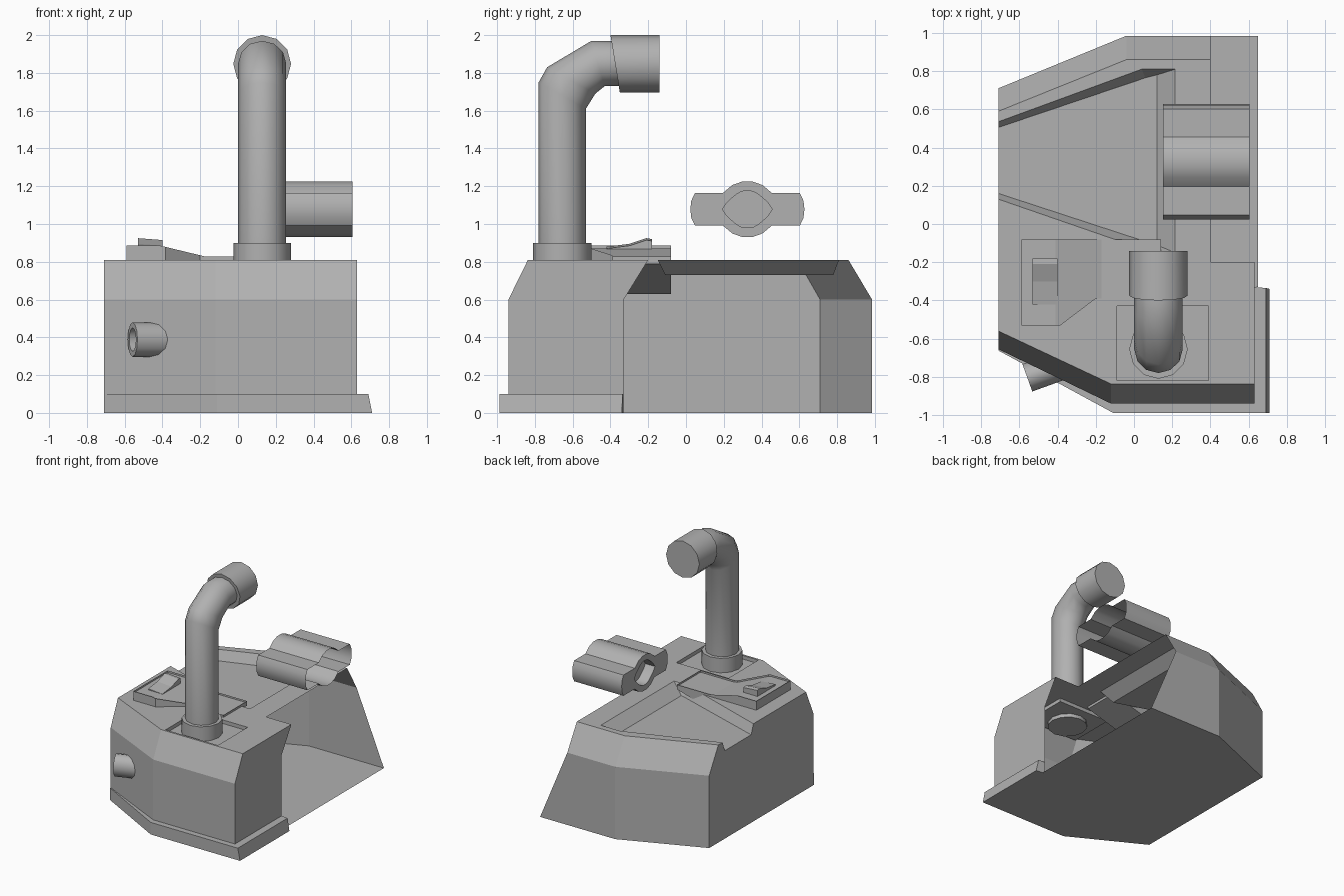
import bpy, bmesh, math
from mathutils import Vector
from mathutils.geometry import tessellate_polygon

if "Cube" in bpy.data.objects:
    bpy.data.objects.remove(bpy.data.objects["Cube"])

# Dark grey material for every part
grey = bpy.data.materials.new("dark_grey")
grey.diffuse_color = (0.44, 0.44, 0.44, 1)
grey.use_nodes = True
grey.node_tree.nodes["Principled BSDF"].inputs["Base Color"].default_value = grey.diffuse_color


def finish(name, bm, smooth=False):
    bmesh.ops.remove_doubles(bm, verts=bm.verts, dist=0.0005)
    bmesh.ops.dissolve_limit(bm, angle_limit=0.01, verts=bm.verts, edges=bm.edges)
    bmesh.ops.recalc_face_normals(bm, faces=bm.faces)
    me = bpy.data.meshes.new(name)
    bm.to_mesh(me)
    bm.free()
    me.materials.append(grey)
    ob = bpy.data.objects.new(name, me)
    bpy.context.collection.objects.link(ob)
    if smooth:
        bpy.ops.object.select_all(action='DESELECT')
        ob.select_set(True)
        bpy.context.view_layer.objects.active = ob
        bpy.ops.object.shade_smooth_by_angle(angle=math.radians(40))
    return ob


def fill(bm, *loops):
    """Flat face from an outline and optional hole loops."""
    loops = [[Vector(p) for p in lp] for lp in loops]
    vs = [bm.verts.new(p) for lp in loops for p in lp]
    for t in tessellate_polygon(loops):
        bm.faces.new([vs[i] for i in t])


def strip(bm, a, b, closed=False):
    """Row of quads between two point chains."""
    va, vb = ([bm.verts.new(p) for p in c] for c in (a, b))
    n = len(a)
    for i in range(n if closed else n - 1):
        j = (i + 1) % n
        bm.faces.new((va[i], va[j], vb[j], vb[i]))


def at(z, pts):
    return [(x, y, z) for x, y in pts]


def loft(name, rings, caps=(True, True), sides=12):
    """Tube through rings given as (centre, half axis, half axis)."""
    bm = bmesh.new()
    loops = []
    for c, a, b in rings:
        c, a, b = Vector(c), Vector(a), Vector(b)
        loops.append([c + a * math.cos(t) + b * math.sin(t)
                      for t in (2 * math.pi * i / sides for i in range(sides))])
    for p, q in zip(loops, loops[1:]):
        strip(bm, p, q, True)
    for use, lp in zip(caps, (loops[0], loops[-1])):
        if use:
            bm.faces.new([bm.verts.new(p) for p in lp])
    return finish(name, bm, True)


# Housing: thin shell, open on the rear right
bm = bmesh.new()
front_low = [(0.63, -0.94), (-0.12, -0.94), (-0.71, -0.655)]
front_top = [(0.63, -0.837), (-0.12, -0.837), (-0.71, -0.56)]
rear_low = [(-0.71, 0.71), (-0.04, 0.985), (0.65, 0.985)]
rear_mid = rear_low[:2] + [(0.40, 0.985)]
rear_top = [(-0.71, 0.59), (-0.04, 0.86), (0.40, 0.86)]
for low, mid, top in ((front_low, front_low, front_top), (rear_low, rear_mid, rear_top)):
    strip(bm, at(0, low), at(0.6, mid))
    strip(bm, at(0.6, mid), at(0.81, top))
fill(bm, at(0, front_low + rear_low + [(0.65, -0.33), (0.63, -0.33)]))
fill(bm, [(0.63, y, z) for y, z in ((-0.94, 0), (-0.33, 0), (-0.33, 0.6),
          (-0.2, 0.81), (-0.837, 0.81), (-0.94, 0.6))])
fill(bm, [(-0.71, y, z) for y, z in ((-0.655, 0), (0.71, 0), (0.71, 0.6), (0.59, 0.81),
          (0.535, 0.81), (0.505, 0.73), (0.16, 0.73), (0.13, 0.81), (-0.56, 0.81), (-0.655, 0.6))])

# Top deck with side trough and sunken pipe plate
trough_rim = [(-0.71, 0.535), (0.04, 0.81), (0.215, 0.81), (0.215, -0.15), (0.1, -0.15), (-0.71, 0.13)]
trough_floor = [(-0.71, 0.505), (0.06, 0.765), (0.12, 0.78), (0.12, -0.11), (0.1, -0.105), (-0.71, 0.16)]
plate = [(-0.09, -0.82), (0.39, -0.82), (0.39, -0.43), (-0.09, -0.43)]
deck = front_top[::-1] + [(0.63, -0.2), (0.40, -0.2)] + rear_top[::-1] + trough_rim
fill(bm, at(0.81, deck), at(0.81, plate))
strip(bm, at(0.81, trough_rim), at(0.73, trough_floor))
fill(bm, at(0.73, trough_floor))
strip(bm, at(0.81, plate), at(0.78, plate), True)
fill(bm, at(0.78, plate))
finish("housing", bm)

# Base skirt around the front, fading out at the left wall
bm = bmesh.new()
outer = [(-0.71, -0.662), (-0.11, -0.988), (0.71, -0.988), (0.71, -0.34)]
outer_top = outer[:2] + [(0.69, -0.988), (0.69, -0.335)]
inner = front_low[::-1] + [(0.63, -0.33)]
chain = [at(0, inner), at(0, outer), at(0.1, outer_top), at(0.1, inner)]
for a, b in zip(chain[1:], chain[2:]):
    strip(bm, a, b)
for e in (0, -1):
    bm.faces.new([bm.verts.new(c[e]) for c in chain])
strip(bm, chain[0], chain[1])
finish("base_skirt", bm)


# Bent pipe, collar and end cap: rings from outer and inner (y, z) points
def pipe(name, pairs, rx, caps=(True, True)):
    rings = []
    for (y0, z0), (y1, z1) in pairs:
        rings.append(((0.128, (y0 + y1) / 2, (z0 + z1) / 2), (rx, 0, 0),
                      (0, (y0 - y1) / 2, (z0 - z1) / 2)))
    return loft(name, rings, caps)


pipe("pipe", [((-0.78, 0.81), (-0.53, 0.81)), ((-0.78, 1.75), (-0.53, 1.61)),
              ((-0.735, 1.83), (-0.48, 1.69)), ((-0.5, 1.97), (-0.43, 1.73)),
              ((-0.38, 1.97), (-0.34, 1.73))], 0.127)
pipe("pipe_collar", [((-0.81, 0.75), (-0.5, 0.75)), ((-0.81, 0.9), (-0.5, 0.9))], 0.153)
pipe("pipe_end_cap", [((-0.4, 2.0), (-0.35, 1.695)), ((-0.14, 2.0), (-0.14, 1.695))], 0.153)

# Hollow spout on the angled front
d, s = Vector((0.94, 0.34, 0)), Vector((-0.34, 0.94, 0))
tip = Vector((-0.558, -0.805, 0.388))
loft("spout", [(tip + d * t, s * r, (0, 0, r * 1.2))
               for t, r in ((0.07, 0.052), (0, 0.052), (0, 0.076), (0.34, 0.076))], (True, False))

# Floating clip: lobed tube, open on the right, blind hole on the left
quarter = [(0.302, 0.0), (0.297, 0.045), (0.278, 0.086), (0.13, 0.086), (0.08, 0.128), (0.03, 0.146)]
hole = [(0.135, 0.0), (0.115, 0.03), (0.09, 0.055), (0.06, 0.08), (0.035, 0.095), (0.015, 0.1)]


def mirrored(q, x):
    half = q + [(-y, z) for y, z in q[::-1] if z > 0]
    half.append((-q[0][0], 0))
    full = half + [(-y, -z) for y, z in half[1:-1]]
    return [(x, 0.325 + y, 1.078 + z) for y, z in full]


bm = bmesh.new()
strip(bm, mirrored(quarter, 0.605), mirrored(quarter, 0.152), True)
strip(bm, mirrored(quarter, 0.152), mirrored(hole, 0.152), True)
strip(bm, mirrored(hole, 0.152), mirrored(hole, 0.24), True)
fill(bm, mirrored(hole, 0.24))
finish("clip", bm, True)


# Switch panel: rimmed plate stepping down to the right, sloped underneath
def under(x):
    return 0.63 if x < -0.41 else 0.63 + (x + 0.41) * 0.29


bm = bmesh.new()
outline = [(-0.59, -0.53), (-0.385, -0.53), (-0.2, -0.39), (0.14, -0.39), (0.14, -0.08), (-0.59, -0.08)]
bm.faces.new([bm.verts.new(p) for p in at(0, outline)])
inner_faces = set(bm.faces)
bmesh.ops.inset_region(bm, faces=bm.faces[:], thickness=0.025)
for f in bm.faces:
    f.material_index = 1 if f in inner_faces else 0
for cut in (-0.41, -0.17):
    bmesh.ops.bisect_plane(bm, geom=bm.verts[:] + bm.edges[:] + bm.faces[:],
                           plane_co=(cut, 0, 0), plane_no=(1, 0, 0))
for v in bm.verts:
    t = min(max((v.co.x + 0.41) / 0.24, 0), 1)
    v.co.z = 0.885 - 0.058 * t
rim_edges = [e for e in bm.edges if e.is_boundary]
res = bmesh.ops.extrude_edge_only(bm, edges=rim_edges)
for v in res["geom"]:
    if isinstance(v, bmesh.types.BMVert):
        v.co.z = under(v.co.x)
sunk = [f for f in bm.faces if f.material_index == 1 and abs(f.normal.z) > 0.5]
res = bmesh.ops.extrude_face_region(bm, geom=sunk)
bmesh.ops.delete(bm, geom=[f for f in sunk if f.is_valid], context='FACES')
for v in res["geom"]:
    if isinstance(v, bmesh.types.BMVert):
        v.co.z -= 0.015
for f in bm.faces:
    f.material_index = 0
near = [(-0.59, -0.53), (-0.41, -0.53), (-0.385, -0.53), (-0.2, -0.39), (-0.17, -0.39), (0.14, -0.39)]
strip(bm, [(x, y, under(x)) for x, y in near], [(x, -0.08, under(x)) for x, y in near])
finish("switch_panel", bm)

# Rocker switch wedge
bm = bmesh.new()
prof = [(-0.42, 0.86), (-0.42, 0.88), (-0.30, 0.895), (-0.21, 0.925), (-0.18, 0.92), (-0.18, 0.86)]
left, right = ([(x, y, z - dz) for y, z in prof] for x, dz in ((-0.53, 0), (-0.40, 0.01)))
strip(bm, left, right, True)
fill(bm, left)
fill(bm, right)
finish("rocker_switch", bm)
